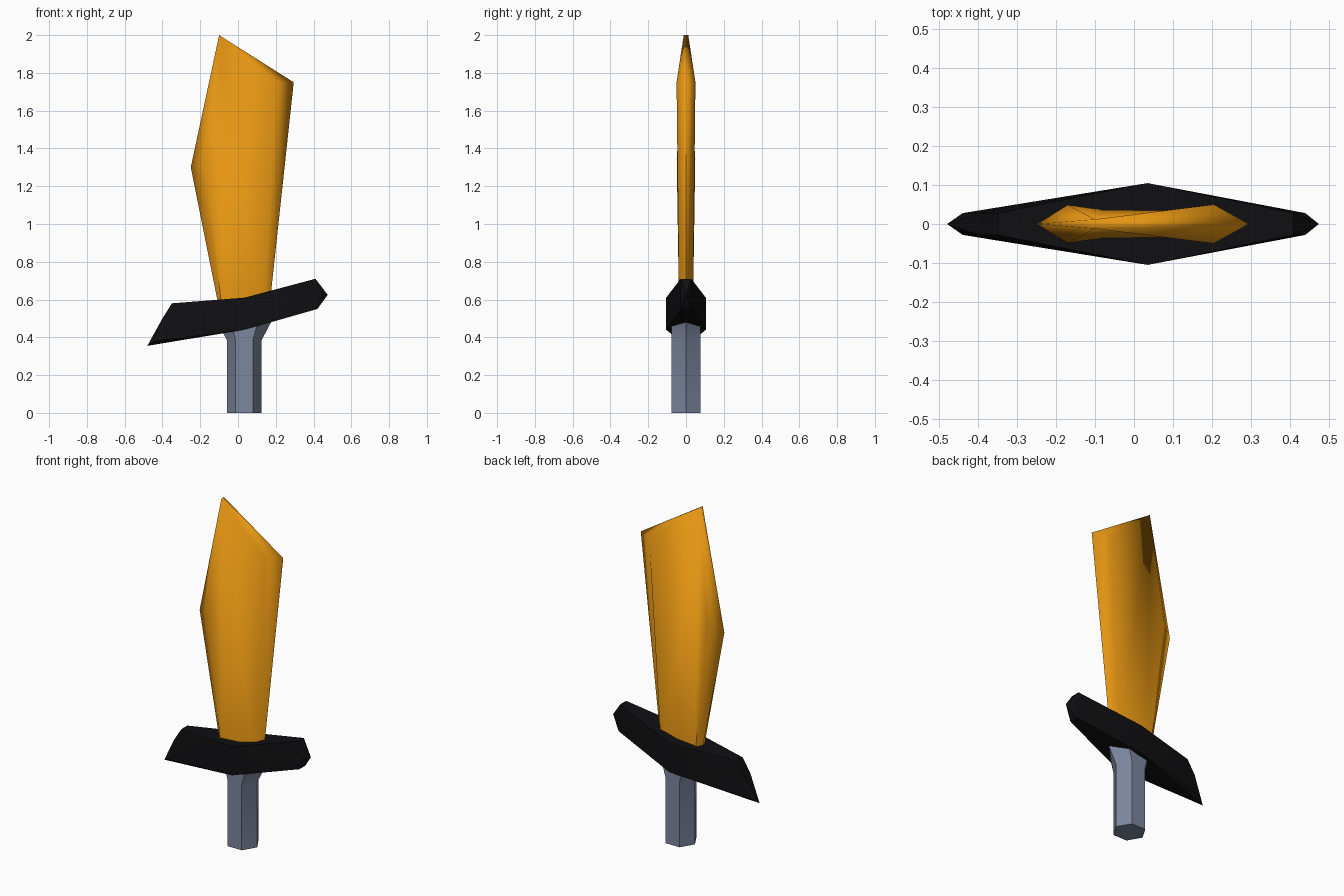
import bpy, bmesh, math

cube = bpy.data.objects.get("Cube")
if cube:
    bpy.data.objects.remove(cube, do_unlink=True)


def material(name, rgb):
    m = bpy.data.materials.new(name)
    m.use_nodes = True
    m.diffuse_color = (*rgb, 1)
    m.node_tree.nodes["Principled BSDF"].inputs["Base Color"].default_value = (*rgb, 1)
    return m


def finish(bm, name, mat, angle):
    bmesh.ops.recalc_face_normals(bm, faces=bm.faces[:])
    mesh = bpy.data.meshes.new(name)
    bm.to_mesh(mesh)
    bm.free()
    mesh.materials.append(mat)
    ob = bpy.data.objects.new(name, mesh)
    bpy.context.collection.objects.link(ob)
    bpy.ops.object.select_all(action='DESELECT')
    ob.select_set(True)
    bpy.context.view_layer.objects.active = ob
    bpy.ops.object.shade_smooth_by_angle(angle=math.radians(angle))
    return ob


gold = material("gold", (0.78, 0.30, 0.006))
black = material("black", (0.005, 0.005, 0.006))
steel = material("blue_grey", (0.20, 0.24, 0.34))

# Blade: flat cheeks front and back, bevelled out to a thin central edge
shoulders = [(-.08, .036, .5), (-.17, .049, 1.34), (-.1, .012, 2),
             (.205, .05, 1.75), (.135, .036, .5)]
edge = [(-.09, .5), (-.25, 1.3), None, (.295, 1.75), (.16, .5)]
bm = bmesh.new()
rim = [bm.verts.new((p[0], 0, p[1])) if p else None for p in edge]
cheeks = []
for side in (-1, 1):
    c = [bm.verts.new((x, side * y, z)) for x, y, z in shoulders]
    cheeks.append(c)
    tip = c[2]
    for a, b in ((0, 1), (4, 0), (3, 4)):
        bm.faces.new((tip, c[a], c[b]))
    for a, b in ((0, 1), (3, 4)):
        bm.faces.new((c[a], c[b], rim[b], rim[a]))
    bm.faces.new((c[1], tip, rim[1]))
    bm.faces.new((tip, c[3], rim[3]))
f, b = cheeks
for i in (1, 3):
    bm.faces.new((f[2], b[2], rim[i]))
bm.faces.new((rim[0], f[0], f[4], rim[4], b[4], b[0]))
finish(bm, "blade", gold, 60)

# Guard: two tapered arms meeting at a thick middle, sweeping up to the left
middle = [(.035, .105, .61), (.035, .105, .44)]
arms = [
    [(-.35, .028, .58), (-.40, .028, .50), (-.44, .028, .38), (-.48, 0, .355)],
    [(.41, .028, .71), (.44, .028, .63), (.42, .028, .55), (.475, 0, .625)],
]
bm = bmesh.new()
for arm in arms:
    verts = [bm.verts.new((x, s * y, z)) for x, y, z in middle + arm for s in (-1, 1)]
    hull = bmesh.ops.convex_hull(bm, input=verts)
    bmesh.ops.delete(bm, geom=hull["geom_interior"], context='VERTS')
inner = [f for f in bm.faces if all(abs(v.co.x - .035) < .001 for v in f.verts)]
bmesh.ops.delete(bm, geom=inner, context='FACES_ONLY')
bmesh.ops.remove_doubles(bm, verts=bm.verts[:], dist=.001)
finish(bm, "guard", black, 20)

# Grip: hexagonal bar that flares sideways into a collar under the guard
bm = bmesh.new()
rings = []
for z, cx, rx in ((0, .033, .092), (.385, .033, .092), (.48, .035, .14)):
    rings.append([bm.verts.new((cx + rx * math.cos(i * math.pi / 3),
                                .09 * math.sin(i * math.pi / 3), z))
                  for i in range(6)])
for low, high in zip(rings, rings[1:]):
    for i in range(6):
        j = (i + 1) % 6
        bm.faces.new((low[i], low[j], high[j], high[i]))
bm.faces.new(rings[0])
bm.faces.new(rings[-1])
finish(bm, "grip", steel, 45)
